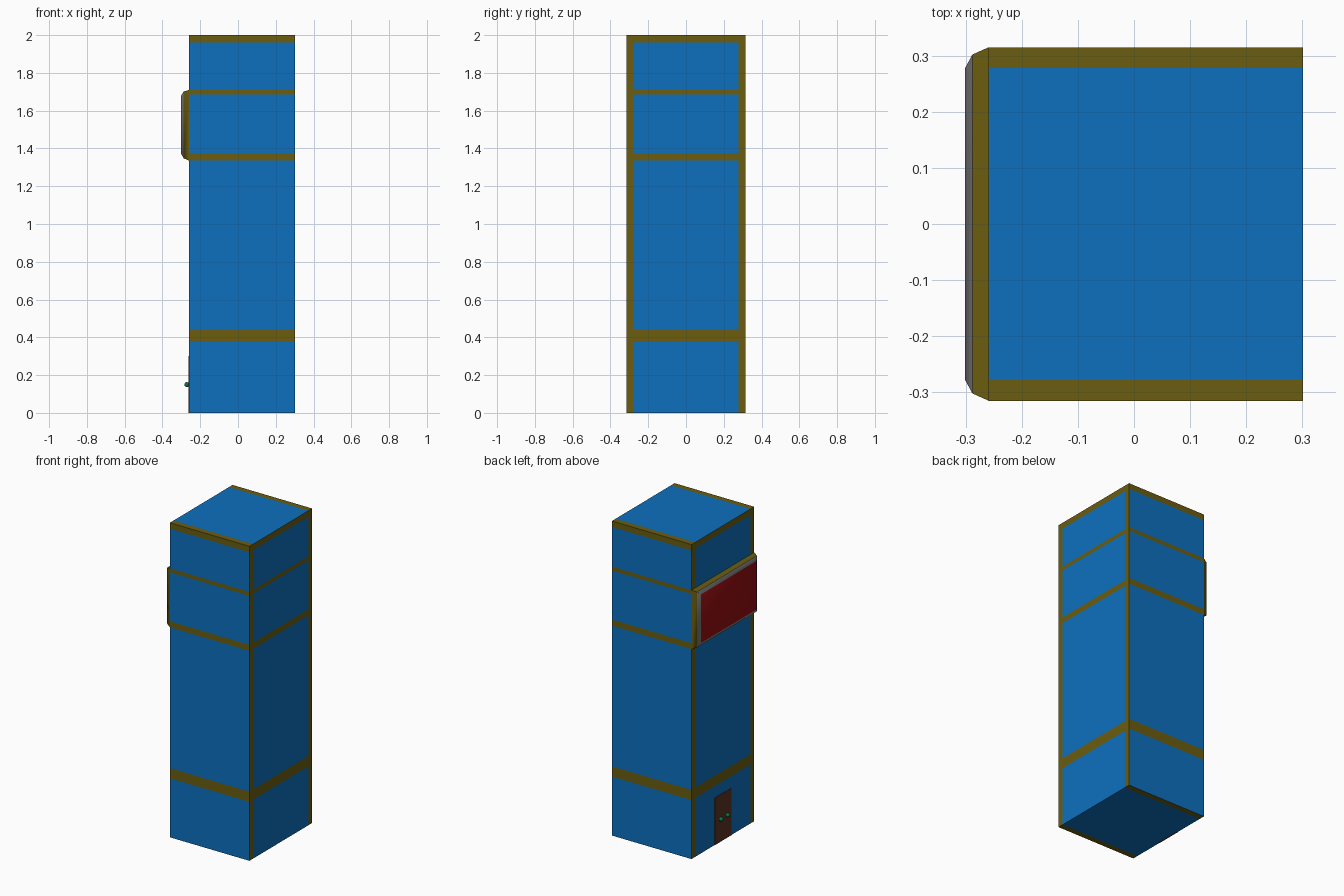
import bpy, bmesh
from mathutils import Matrix, Vector

if "Cube" in bpy.data.objects:
    bpy.data.objects.remove(bpy.data.objects["Cube"])


def material(name, rgb):
    m = bpy.data.materials.new(name)
    m.diffuse_color = (*rgb, 1)
    m.use_nodes = True
    m.node_tree.nodes["Principled BSDF"].inputs["Base Color"].default_value = m.diffuse_color
    return m


BLUE = material("blue_wall", (0.004, 0.162, 0.515))
GOLD = material("bronze_trim", (0.147, 0.109, 0.005))
RED = material("red_panel", (0.305, 0.004, 0.006))
GREY = material("grey_rim", (0.2, 0.2, 0.2))
BROWN = material("brown_door", (0.098, 0.032, 0.017))
GREEN = material("green_knob", (0.003, 0.19, 0.08))


def finish(name, bm, mats):
    bmesh.ops.recalc_face_normals(bm, faces=bm.faces[:])
    me = bpy.data.meshes.new(name)
    bm.to_mesh(me)
    bm.free()
    for m in mats:
        me.materials.append(m)
    ob = bpy.data.objects.new(name, me)
    bpy.context.collection.objects.link(ob)
    return ob


def box(bm, lo, hi):
    lo, hi = Vector(lo), Vector(hi)
    mat = Matrix.Translation((lo + hi) / 2) @ Matrix.Diagonal((*(hi - lo), 1))
    bmesh.ops.create_cube(bm, size=1, matrix=mat)


WALL, HALF_Y, POST_Y = -0.259, 0.315, 0.278
BANDS = [(0.375, 0.44), (1.335, 1.373), (1.685, 1.71), (1.962, 2.0)]

# Tower block: flush floor bands all round, corner posts on the x sides and roof edges
bm = bmesh.new()
box(bm, (WALL, -HALF_Y, 0), (0.301, HALF_Y, 2))
cuts = [((0, 0, z), (0, 0, 1)) for band in BANDS for z in band if z < 2]
cuts += [((0, s * POST_Y, 0), (0, 1, 0)) for s in (-1, 1)]
for co, no in cuts:
    bmesh.ops.bisect_plane(bm, geom=bm.verts[:] + bm.edges[:] + bm.faces[:],
                           plane_co=co, plane_no=no)
bm.normal_update()
for f in bm.faces:
    c = f.calc_center_median()
    upright = abs(f.normal.z) < 0.5
    in_band = upright and any(a < c.z < b for a, b in BANDS)
    in_post = abs(f.normal.y) < 0.5 and abs(c.y) > POST_Y
    f.material_index = int(in_band or in_post)
finish("tower", bm, [BLUE, GOLD])

# Wall panel: three shrinking rectangles give the trim side, the bevelled rim and the face
bm = bmesh.new()
rings = []
for x, y, z0, z1 in [(WALL, HALF_Y, 1.335, 1.71), (-0.288, 0.302, 1.348, 1.701),
                     (-0.301, 0.278, 1.372, 1.68)]:
    rings.append([bm.verts.new((x, a, b)) for a, b in
                  ((-y, z0), (y, z0), (y, z1), (-y, z1))])
for k in range(2):
    for i in range(4):
        j = (i + 1) % 4
        f = bm.faces.new((rings[k][i], rings[k][j], rings[k + 1][j], rings[k + 1][i]))
        f.material_index = k
bm.faces.new(rings[2]).material_index = 2
bm.faces.new(rings[0])
panel = finish("wall_panel", bm, [GOLD, GREY, RED])
bpy.context.view_layer.objects.active = panel
panel.select_set(True)
bpy.ops.object.shade_smooth_by_angle(angle=0.7)

# Entrance door set almost flush in the wall below the panel
bm = bmesh.new()
box(bm, (WALL - 0.002, -0.083, 0), (WALL + 0.01, 0.083, 0.3))
finish("door", bm, [BROWN])

# Pair of round door knobs
for side, name in ((-1, "door_knob_right"), (1, "door_knob_left")):
    bm = bmesh.new()
    bmesh.ops.create_uvsphere(bm, u_segments=16, v_segments=10, radius=0.013,
                              matrix=Matrix.Translation((-0.271, side * 0.034, 0.15)))
    for f in bm.faces:
        f.smooth = True
    finish(name, bm, [GREEN])
